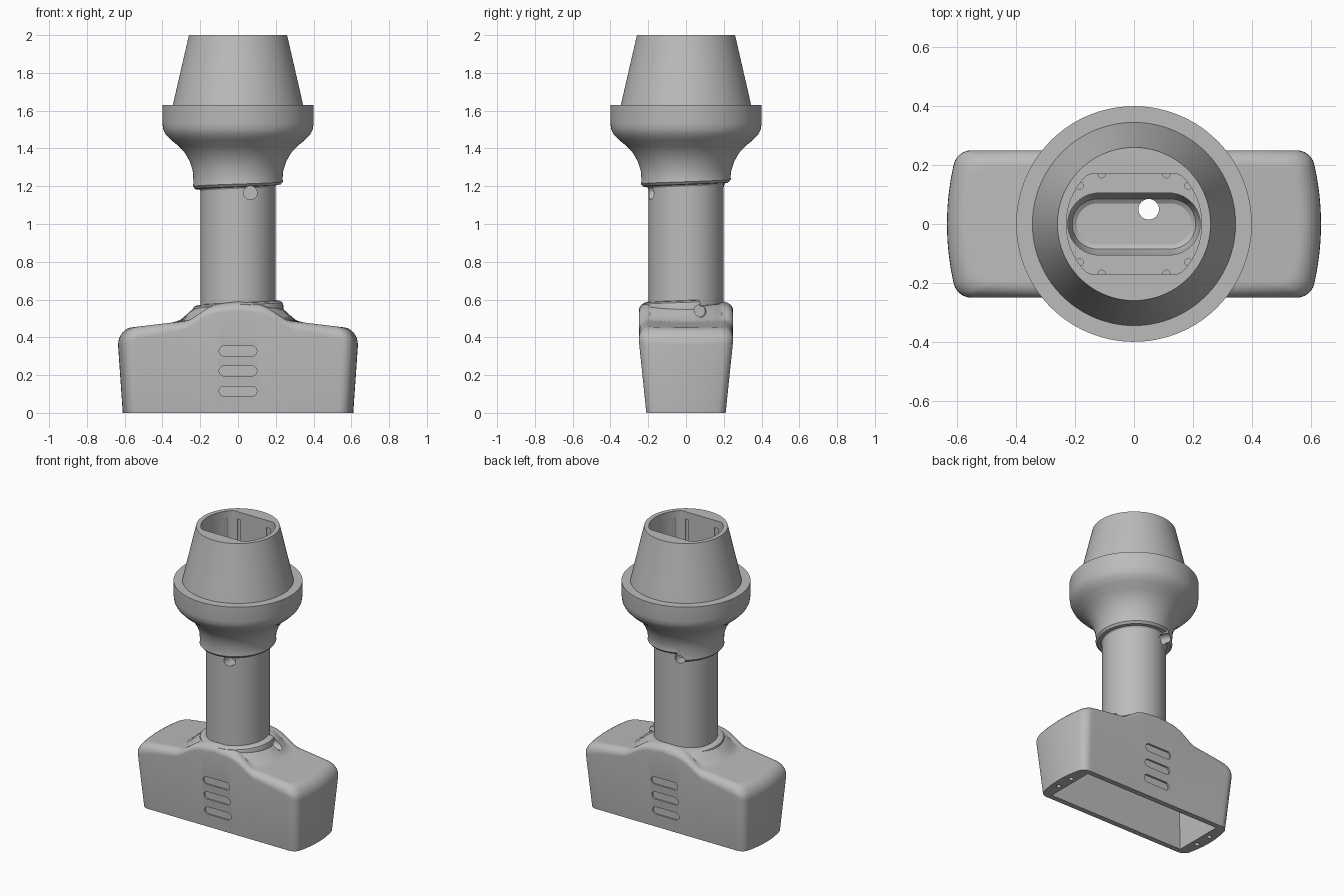
import bpy, bmesh, math
from mathutils import Matrix, Vector

cube = bpy.data.objects.get("Cube")
if cube:
    bpy.data.objects.remove(cube)

GREY = (0.5, 0.5, 0.5, 1)
mat = bpy.data.materials.new("plain_grey")
mat.use_nodes = True
mat.diffuse_color = GREY
mat.node_tree.nodes["Principled BSDF"].inputs["Base Color"].default_value = GREY


def loft(name, rings):
    """Closed solid from stacked rings of equal length."""
    bm = bmesh.new()
    rows = [[bm.verts.new(p) for p in ring] for ring in rings]
    n = len(rows[0])
    for a, b in zip(rows, rows[1:]):
        for i in range(n):
            j = (i + 1) % n
            bm.faces.new((a[i], a[j], b[j], b[i]))
    bm.faces.new(rows[0][::-1])
    bm.faces.new(rows[-1])
    bmesh.ops.recalc_face_normals(bm, faces=bm.faces)
    mesh = bpy.data.meshes.new(name)
    bm.to_mesh(mesh)
    bm.free()
    mesh.materials.append(mat)
    obj = bpy.data.objects.new(name, mesh)
    bpy.context.collection.objects.link(obj)
    return obj


def spiral_turn(name, profile, start, pitch, n=96):
    """Turned solid; each point is radius, height, share of the spiral rise."""
    rings = []
    for r, z, share in profile:
        ring = []
        for i in range(n):
            a = math.radians(start) + math.tau * i / n
            ring.append((r * math.cos(a), r * math.sin(a), z + share * pitch * i / n))
        rings.append(ring)
    return loft(name, rings)


def stadium(hx, hy, n=32):
    """Long rounded outline in the plane."""
    pts = []
    for i in range(n):
        a = math.tau * (i + 0.5) / n
        shift = math.copysign(hx - hy, math.cos(a))
        pts.append((shift + hy * math.cos(a), hy * math.sin(a)))
    return pts


def at(points, z):
    return [(x, y, z) for x, y in points]


def rod(name, start, end, r, n=32):
    """Round cutter between two points."""
    start, end = Vector(start), Vector(end)
    turn = (end - start).to_track_quat('Z', 'Y')
    circle = [Vector((r * math.cos(math.tau * i / n), r * math.sin(math.tau * i / n), 0))
              for i in range(n)]
    return loft(name, [[p + turn @ c for c in circle] for p in (start, end)])


def cut(obj, cutters):
    for c in cutters:
        c.hide_render = True
        mod = obj.modifiers.new("cut", 'BOOLEAN')
        mod.operation, mod.solver, mod.object = 'DIFFERENCE', 'EXACT', c
        bpy.context.view_layer.objects.active = obj
        bpy.ops.object.modifier_apply(modifier=mod.name)


# Grip base: tapered body with bowed ends and a domed, humped top
A, B, BOW, CORNER = 0.635, 0.25, 0.035, 0.045


def outline():
    quarter = [(A - CORNER) * i / 24 for i in range(24)]
    pts = [(x, B) for x in quarter]
    for i in range(7):
        a = math.pi / 2 * (1 - i / 6)
        pts.append((A - CORNER + CORNER * math.cos(a), B - CORNER + CORNER * math.sin(a)))
    pts += [(A, (B - CORNER) * (1 - i / 8)) for i in range(1, 9)]
    bowed = [(x - BOW * (y / B) ** 2 * min(1, (x / (A - CORNER)) ** 3), y) for x, y in pts]
    half = bowed + [(x, -y) for x, y in bowed[-2::-1]]
    return half + [(-x, y) for x, y in half[-2:0:-1]]


def top_height(x, y):
    t = max(0, min(1, (0.33 - math.hypot(x, y)) / 0.12))
    return 0.52 - 0.12 * abs(x) + 0.07 * t * t * (3 - 2 * t)


edge = outline()
inset = [(x * (A - 0.08) / A, y * (B - 0.06) / B) for x, y in edge]
drop = [0.05 + 0.045 * (abs(x) / A) ** 4 for x, y in edge]
rings = [[(x * 0.961, y * 0.84, 0) for x, y in edge]]
for k in range(9):
    a = math.pi / 2 * k / 8
    f = 1 - math.cos(a)
    rings.append([(x + (u - x) * f, y + (v - y) * f,
                   top_height(u, v) - d * (1 - math.sin(a)))
                  for (x, y), (u, v), d in zip(edge, inset, drop)])
for k in range(1, 9):
    s = 1 - k / 8.2
    rings.append([(u * (0.4 + 0.6 * s), v * s, top_height(u * (0.4 + 0.6 * s), v * s))
                  for u, v in inset])
base = loft("grip_base", rings)

# Spiral collar where the stem leaves the base
collar = spiral_turn("spiral_collar", [
    (0.15, 0.42, 0), (0.24, 0.42, 0), (0.24, 0.522, 1), (0.235, 0.538, 1),
    (0.222, 0.546, 1), (0.19, 0.55, 1), (0.15, 0.55, 1)], 22, 0.05)

# Stem, flared cup and tapered socket turned as one piece
bell = [(0.24, 1.285), (0.255, 1.33), (0.28, 1.375), (0.315, 1.413), (0.355, 1.445),
        (0.382, 1.473), (0.396, 1.5), (0.4, 1.53), (0.4, 1.63), (0.345, 1.63), (0.26, 2)]
stem = spiral_turn("stem_and_socket", [
    (0.198, 0.45, 0), (0.198, 1.165, 1), (0.204, 1.174, 1), (0.226, 1.176, 1),
    (0.238, 1.19, 1), (0.236, 1.215, 0.8)] + [(r, z, 0) for r, z in bell], 115, 0.05)

# Socket recess: round with two flats, then a tapered slot
round_flat = []
for i in range(64):
    a = math.tau * i / 64
    round_flat.append((0.23 * math.cos(a), max(-0.17, min(0.17, 0.23 * math.sin(a)))))
recess = loft("recess_cutter", [at(round_flat, 1.5), at(round_flat, 2.1)])
slot = loft("slot_cutter", [at(stadium(0.195, 0.07), 1.38), at(stadium(0.21, 0.085), 1.39),
                            at(stadium(0.225, 0.105), 1.44), at(stadium(0.225, 0.105), 1.6)])
ribs = []
for sx in (-1, 1):
    for sy in (-1, 1):
        for x, y in ((0.11, 0.168), (0.184, 0.13)):
            ribs.append(rod("groove_cutter", (sx * x, sy * y, 1.46), (sx * x, sy * y, 1.95), 0.012, 12))
wire_hole = rod("wire_hole_cutter", (0.05, 0.05, 0.3), (0.05, 0.05, 1.6), 0.035)

# Small drilled holes at the cup's lower edge
front_hole = rod("front_hole_cutter", (0.065, -0.3, 1.165), (0.065, -0.11, 1.165), 0.036)
d = Vector((math.cos(math.radians(115)), math.sin(math.radians(115)), 0))
back_hole = rod("back_hole_cutter", d * 0.12 + Vector((0, 0, 1.185)),
                d * 0.3 + Vector((0, 0, 1.185)), 0.034)
cut(stem, [recess, slot, *ribs, wire_hole, front_hole, back_hole])

# Notch at the collar's step
notch = rod("notch_cutter", (0.198, 0.07, 0.54), (0.32, 0.085, 0.54), 0.032)

# Hollow underside and screw holes in the rim
hollow = loft("hollow_cutter", [
    [(sx * hx, sy * hy, z) for sx, sy in ((-1, -1), (1, -1), (1, 1), (-1, 1))]
    for hx, hy, z in ((0.52, 0.17, -0.1), (0.52, 0.185, 0.36))])
screws = [rod("screw_cutter", (sx * 0.56, sy * 0.06, -0.1), (sx * 0.56, sy * 0.06, 0.12), 0.015, 16)
          for sx in (-1, 1) for sy in (-1, 1)]

# Shallow grip slots on both broad faces
grips = []
for side in (-1, 1):
    for z in (0.115, 0.222, 0.328):
        face = side * (0.21 + 0.04 * z / 0.5)
        grips.append(loft("grip_slot_cutter", [
            [(x, face + side * off, z + h) for x, h in stadium(0.1, 0.026)]
            for off in (-0.012, 0.03)]))
cut(base, [hollow, *screws, *grips, notch, wire_hole])
cut(collar, [notch, wire_hole])

# Remove cutters, then shade the finished parts
for c in [recess, slot, *ribs, wire_hole, front_hole, back_hole, notch, hollow, *screws, *grips]:
    bpy.data.objects.remove(c)
bpy.ops.object.select_all(action='DESELECT')
for obj in (base, collar, stem):
    obj.select_set(True)
bpy.context.view_layer.objects.active = base
bpy.ops.object.shade_smooth_by_angle(angle=math.radians(32))
